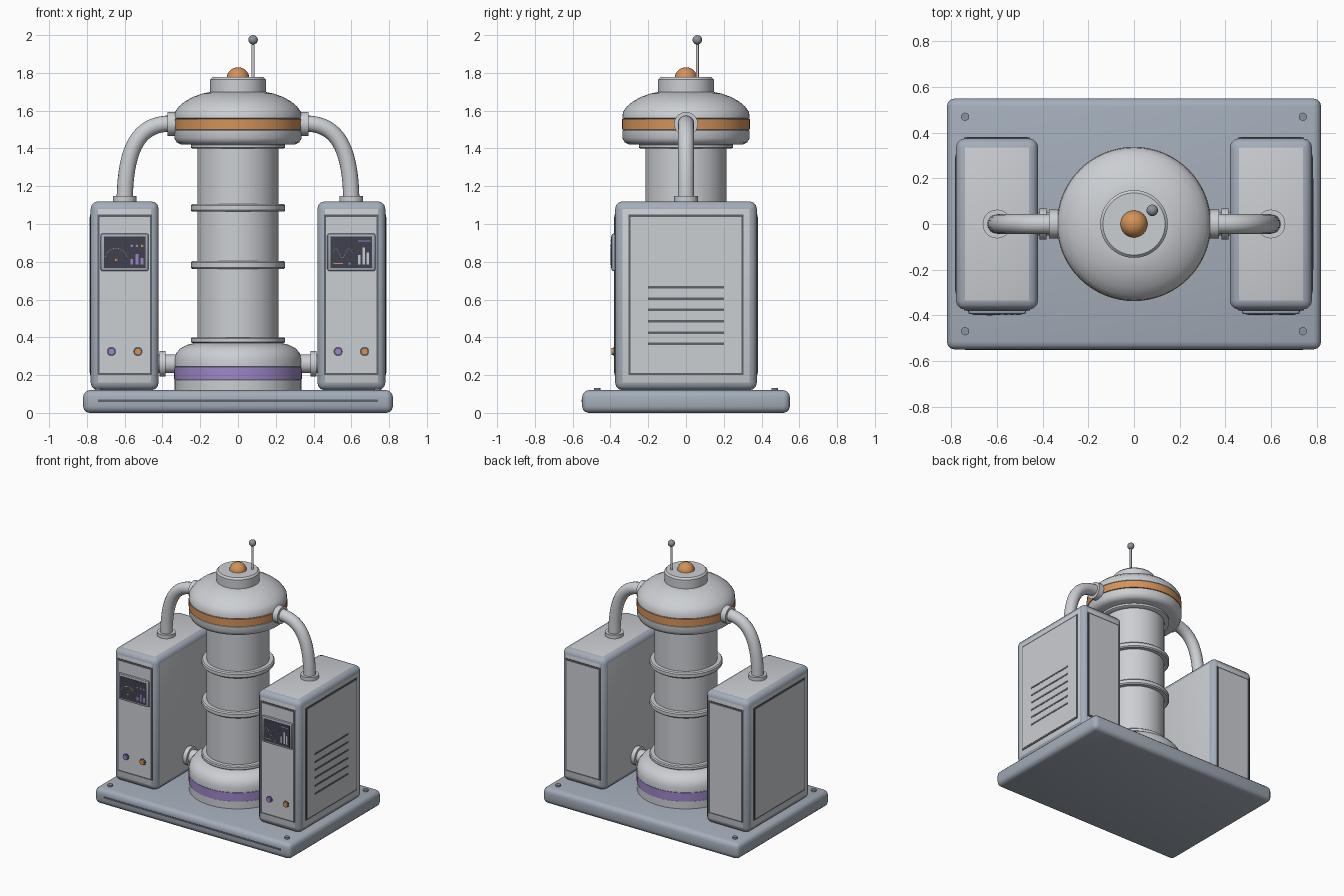
import bpy, bmesh, math
from mathutils import Matrix, Vector

cube = bpy.data.objects.get("Cube")
if cube:
    bpy.data.objects.remove(cube, do_unlink=True)


def material(name, r, g, b):
    m = bpy.data.materials.new(name)
    m.use_nodes = True
    m.diffuse_color = (r, g, b, 1)
    node = next(n for n in m.node_tree.nodes if n.type == 'BSDF_PRINCIPLED')
    node.inputs["Base Color"].default_value = (r, g, b, 1)
    node.inputs["Roughness"].default_value = 0.5
    return m


LIGHT = material("light grey", .60, .62, .65)
BLUE = material("blue grey", .37, .42, .49)
ORANGE = material("orange", .66, .29, .10)
PURPLE = material("purple", .34, .24, .58)
SCREEN = material("screen dark", .05, .052, .075)
SEAM = material("seam grey", .11, .125, .15)
STEEL = material("steel grey", .26, .29, .33)


def finish(name, bm, mats, smooth=True):
    bmesh.ops.recalc_face_normals(bm, faces=bm.faces)
    mesh = bpy.data.meshes.new(name)
    bm.to_mesh(mesh)
    bm.free()
    for m in mats:
        mesh.materials.append(m)
    ob = bpy.data.objects.new(name, mesh)
    bpy.context.collection.objects.link(ob)
    if smooth:
        smooth_by_angle(ob)
    return ob


def smooth_by_angle(ob):
    bpy.ops.object.select_all(action='DESELECT')
    ob.select_set(True)
    bpy.context.view_layer.objects.active = ob
    bpy.ops.object.shade_smooth_by_angle(angle=math.radians(40))


def box(name, centre, size, mats, bevel=0, segments=3):
    """Box; when bevelled, the rounded edges take the last material."""
    bm = bmesh.new()
    bmesh.ops.create_cube(bm, size=1)
    bmesh.ops.scale(bm, vec=size, verts=bm.verts)
    if bevel:
        bmesh.ops.bevel(bm, geom=bm.edges[:], offset=bevel, segments=segments, profile=0.5,
                        affect='EDGES', material=len(mats) - 1)
    bmesh.ops.translate(bm, vec=centre, verts=bm.verts)
    return finish(name, bm, mats, bool(bevel))


def cylinder(name, start, end, r, mat, sides=32):
    a, b = Vector(start), Vector(end)
    turn = (b - a).to_track_quat('Z', 'Y').to_matrix().to_4x4()
    bm = bmesh.new()
    bmesh.ops.create_cone(bm, cap_ends=True, segments=sides, radius1=r, radius2=r,
                          depth=(b - a).length, matrix=Matrix.Translation((a + b) / 2) @ turn)
    return finish(name, bm, [mat])


def ball(name, centre, r, mat):
    bm = bmesh.new()
    bmesh.ops.create_uvsphere(bm, u_segments=24, v_segments=14, radius=r,
                              matrix=Matrix.Translation(centre))
    return finish(name, bm, [mat])


def lathe(name, profile, mat, steps=64):
    bm = bmesh.new()
    verts = [bm.verts.new((r, 0, z)) for r, z in profile]
    edges = [bm.edges.new(pair) for pair in zip(verts, verts[1:])]
    bmesh.ops.spin(bm, geom=verts + edges, cent=(0, 0, 0), axis=(0, 0, 1),
                   angle=math.tau, steps=steps)
    bmesh.ops.remove_doubles(bm, verts=bm.verts, dist=0.0005)
    return finish(name, bm, [mat])


def tube(name, points, r, mat, bezier=False):
    """Round tube along a path; a bezier takes point, handle, handle, point."""
    data = bpy.data.curves.new(name, 'CURVE')
    data.dimensions = '3D'
    data.bevel_depth = r
    data.bevel_resolution = 6 if bezier else 1
    data.use_fill_caps = True
    if bezier:
        data.resolution_u = 20
        sp = data.splines.new('BEZIER')
        sp.bezier_points.add(1)
        a, b = sp.bezier_points
        p0, h0, h1, p1 = [Vector(p) for p in points]
        a.co, a.handle_right, a.handle_left = p0, h0, 2 * p0 - h0
        b.co, b.handle_left, b.handle_right = p1, h1, 2 * p1 - h1
    else:
        sp = data.splines.new('POLY')
        sp.points.add(len(points) - 1)
        for sp_point, p in zip(sp.points, points):
            sp_point.co = (*p, 1)
    data.materials.append(mat)
    ob = bpy.data.objects.new(name, data)
    bpy.context.collection.objects.link(ob)
    bpy.ops.object.select_all(action='DESELECT')
    ob.select_set(True)
    bpy.context.view_layer.objects.active = ob
    bpy.ops.object.convert(target='MESH')
    smooth_by_angle(bpy.context.object)


# Base plate with front groove and corner bolts
box("base_plate", (0, 0, .06), (1.64, 1.1, .12), [BLUE], .035)
box("base_groove", (0, -.549, .064), (1.48, .006, .014), [SEAM])
for x in (-.74, .74):
    for y in (-.47, .47):
        cylinder("base_bolt", (x, y, .11), (x, y, .132), .018, STEEL, 16)

# Central column, turned parts
lathe("lower_drum", [(0, .12), (.335, .12), (.335, .175), (.328, .18), (.328, .24), (.338, .245),
                     (.338, .28), (.328, .315), (.305, .342), (.27, .36), (.23, .37), (0, .37)], LIGHT)
lathe("column", [(0, .36), (.215, .36), (.215, 1.43), (0, 1.43)], LIGHT)
for z, h in ((.385, .015), (.783, .02), (1.085, .02), (1.412, .012)):
    lathe("column_ring", [(.2, z - h), (.243, z - h), (.25, z - h * .6), (.25, z + h * .6),
                          (.243, z + h), (.2, z + h)], LIGHT)
lathe("upper_dome", [(0, 1.42), (.3, 1.42), (.325, 1.432), (.337, 1.455), (.337, 1.495),
                     (.328, 1.5), (.328, 1.555), (.337, 1.56), (.334, 1.592), (.315, 1.62),
                     (.28, 1.65), (.235, 1.674), (.19, 1.69), (.15, 1.698), (0, 1.7)], LIGHT)
for name, mat, low, high in (("purple_band", PURPLE, .177, .243), ("orange_band", ORANGE, 1.5, 1.555)):
    lathe(name, [(.32, low), (.338, low), (.338, high), (.32, high)], mat)
lathe("top_cap", [(0, 1.69), (.148, 1.69), (.148, 1.765), (.136, 1.777), (0, 1.777)], LIGHT)
ball("beacon", (0, 0, 1.77), .06, ORANGE)
cylinder("antenna_rod", (.08, .06, 1.77), (.08, .06, 1.97), .008, LIGHT, 12)
ball("antenna_tip", (.08, .06, 1.975), .025, STEEL)


def bordered_panel(name, centre, size, axis):
    """Dark border plate with a slightly smaller, slightly prouder light plate."""
    box(name + "_border", centre, size, [SEAM])
    inner = [s - .024 for s in size]
    inner[axis] = size[axis] + .004
    box(name, centre, inner, [LIGHT])


# Side cabinets with pipes, panels, screens and buttons
for side, s in (("left", 1), ("right", -1)):
    cx = s * .6
    box(side + "_cabinet", (cx, 0, .62), (.36, .75, 1), [LIGHT, BLUE], .04)
    for face, y in (("front", -.375), ("back", .375)):
        bordered_panel(f"{side}_{face}_panel", (cx, y, .625), (.29, .008, .85), 1)
    bordered_panel(side + "_outer_panel", (s * .78, 0, .625), (.006, .61, .85), 0)

    # Elbow pipe, its collars and the lower coupling
    tube(side + "_elbow_pipe", [(s * .32, 0, 1.53), (s * .53, 0, 1.55),
                                (s * .6, 0, 1.4), (s * .6, 0, 1.1)], .043, LIGHT, True)
    cylinder(side + "_dome_flange", (s * .325, 0, 1.53), (s * .373, 0, 1.53), .063, LIGHT)
    cylinder(side + "_cabinet_collar", (cx, 0, 1.11), (cx, 0, 1.147), .063, LIGHT)
    cylinder(side + "_lower_pipe", (s * .3, 0, .26), (s * .44, 0, .26), .05, LIGHT)
    cylinder(side + "_lower_flange", (s * .383, 0, .26), (s * .415, 0, .26), .068, LIGHT)

    # Screen frame and screen
    box(side + "_screen_frame", (cx, -.382, .85), (.255, .026, .2), [BLUE], .012, 2)
    box(side + "_screen", (cx, -.394, .85), (.22, .006, .165), [SCREEN])

    # Buttons
    for name, dx, mat in (("purple", -.07, PURPLE), ("orange", .07, ORANGE)):
        x = cx + dx
        cylinder(f"{side}_{name}_button_rim", (x, -.37, .325), (x, -.384, .325), .025, SEAM, 24)
        cylinder(f"{side}_{name}_button", (x, -.37, .325), (x, -.394, .325), .019, mat, 24)

# Vent slots on the left cabinet
for i in range(6):
    box("vent_slot", (.783, 0, .365 + i * .06), (.008, .4, .013), [SEAM])


def mark(name, x, z, w, h, mat):
    box(name, (x, -.397, z), (w, .003, h), [mat])


# Gauge display
Y = -.3975
arc = [math.radians(15 + 10 * i) for i in range(16)]
tube("gauge_arc", [(-.645 + .06 * math.cos(a), Y, .81 + .06 * math.sin(a)) for a in arc], .0015, LIGHT)
tube("gauge_needle", [(-.645, Y, .81), (-.62, Y, .86)], .0025, ORANGE)
cylinder("gauge_hub", (-.645, -.395, .81), (-.645, -.399, .81), .007, ORANGE, 16)
for i, h in enumerate((.03, .055, .035)):
    mark("gauge_bar", -.562 + i * .027, .785 + h / 2, .014, h, PURPLE)
    x = -.562 + i * .027
    cylinder("gauge_lamp", (x, -.395, .884), (x, -.399, .884), .007, ORANGE if i == 2 else PURPLE, 16)

# Wave display
wave = [i / 24 for i in range(25)]
tube("wave_line", [(.5 + .105 * t, Y, .845 + .025 * math.sin(t * 3 * math.pi)) for t in wave], .0015, LIGHT)
for i, h in enumerate((.05, .09, .065)):
    mark("wave_bar", .642 + i * .023, .785 + h / 2, .013, h, LIGHT)
mark("wave_header", .668, .91, .065, .006, PURPLE)
mark("wave_footer", .53, .79, .05, .006, ORANGE)
cylinder("wave_lamp", (.59, -.395, .79), (.59, -.399, .79), .006, PURPLE, 16)
